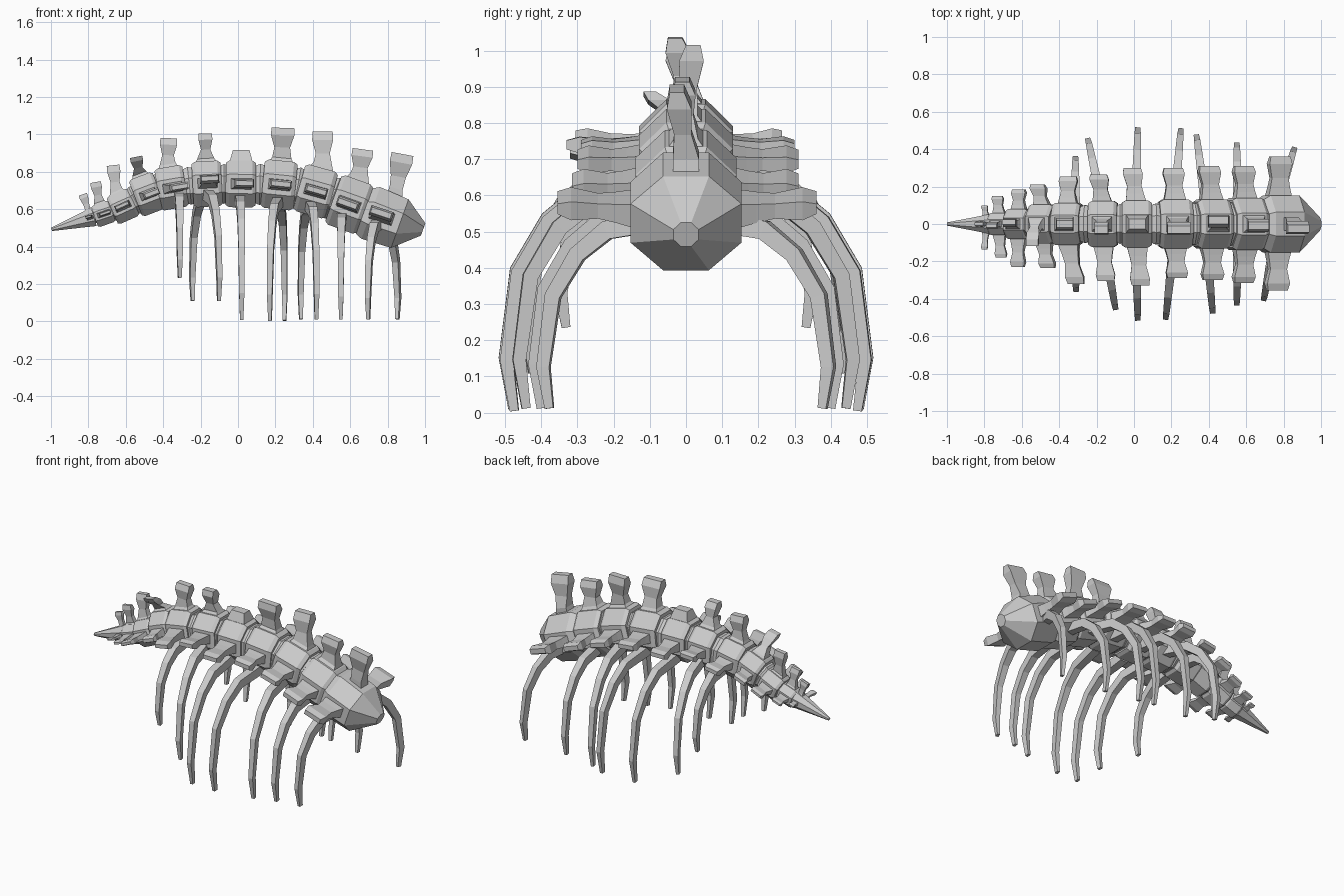
import bpy
import bmesh
from mathutils import Vector
from math import cos, sin, pi

if "Cube" in bpy.data.objects:
    bpy.data.objects.remove(bpy.data.objects["Cube"])


def loft(name, rings):
    """Join equal-sized point rings into a closed flat-faced solid."""
    n = len(rings[0])
    verts = [tuple(p) for r in rings for p in r]
    faces = [tuple(range(n))[::-1], tuple(range(len(verts) - n, len(verts)))]
    for k in range(len(rings) - 1):
        for i in range(n):
            j = (i + 1) % n
            faces.append((k * n + i, k * n + j, k * n + n + j, k * n + n + i))
    me = bpy.data.meshes.new(name)
    me.from_pydata(verts, [], faces)
    bm = bmesh.new()
    bm.from_mesh(me)
    bmesh.ops.recalc_face_normals(bm, faces=bm.faces)
    bm.to_mesh(me)
    bm.free()
    ob = bpy.data.objects.new(name, me)
    bpy.context.collection.objects.link(ob)
    return ob


def octagon(c, axis, ry, rz):
    """Flat-topped octagon across an axis lying in the xz plane."""
    up = Vector((-axis.z, 0, axis.x))
    k = 1 / cos(pi / 8)
    return [c + Vector((0, 1, 0)) * ry * k * cos(a) + up * rz * k * sin(a)
            for a in [pi / 8 + i * pi / 4 for i in range(8)]]


def rect(c, u, v, a, b):
    """Rectangle with half sizes a along u and b along v."""
    return [c + u * a * s + v * b * t for s, t in ((1, 1), (-1, 1), (-1, -1), (1, -1))]


Y = Vector((0, 1, 0))

# Vertebrae: x, z, length, radius
bones = [(-.79, .555, .05, .045), (-.72, .575, .095, .06), (-.615, .615, .12, .08),
         (-.485, .68, .13, .105), (-.355, .715, .145, .113), (-.165, .735, .15, .122),
         (.015, .735, .155, .125), (.22, .73, .17, .13), (.415, .695, .175, .13),
         (.595, .625, .175, .14), (.79, .56, .2, .15)]
# Dorsal spine tops: x, y, z, half length
tops = [(-.83, 0, .68, .024), (-.762, -.01, .745, .03), (-.668, .01, .835, .036),
        (-.545, -.1, .88, .035), (-.37, 0, .98, .047), (-.175, -.03, 1.005, .038),
        None, (.24, -.03, 1.035, .064), (.452, .02, 1.015, .057),
        (.668, -.01, .92, .058), (.88, -.025, .895, .062)]
# Side process tips: x and reach at +y, x and reach at -y
tips = [(-.8, .1, -.8, .135), (-.73, .15, -.71, .18), (-.615, .185, -.62, .23),
        (-.515, .21, -.46, .235), (-.35, .255, -.31, .32), (-.19, .265, -.15, .305),
        (-.01, .3, .035, .33), (.21, .3, .23, .29), (.4, .31, .42, .3),
        (.585, .31, .585, .315), (.78, .36, .765, .355)]

axes = []
for i in range(len(bones)):
    a, b = bones[max(i - 1, 0)], bones[min(i + 1, len(bones) - 1)]
    axes.append(Vector((b[0] - a[0], 0, b[1] - a[1])).normalized())

for i, (x, z, L, r) in enumerate(bones):
    c, ax = Vector((x, 0, z)), axes[i]
    up = Vector((-ax.z, 0, ax.x))
    # Vertebra body
    if 0 < i < 10:
        loft(f"vertebra_{i}", [octagon(c + ax * L * t, ax, r * s, r * s) for t, s in
                               ((-.52, .9), (-.4, 1), (.4, 1), (.52, .9))])
    # Disc between neighbouring vertebrae
    if i < 10:
        n = bones[i + 1]
        d = Vector((n[0], 0, n[1]))
        loft(f"disc_{i}", [octagon(c.lerp(d, t), (d - c).normalized(), q * s, q * s)
                           for t, q, s in ((.2, r, .7), (.5, (r + n[3]) / 2, .86), (.8, n[3], .7))])
    # Dorsal spine on its pedestal
    base = c + up * r * .85
    hl, pw = L * .42, r * .45
    mid = c + up * r * 1.12
    if i == 10:
        base, mid, hl, pw = Vector((.835, 0, .64)), Vector((.845, 0, .71)), .05, .035
    if tops[i]:
        tx, ty, tz, w = tops[i]
        top = Vector((tx, ty, tz))
        d = (top - mid).normalized()
        u = Y.cross(d).normalized()
        k = min(1, r / .12)
        loft(f"dorsal_spine_{i}", [
            rect(base, ax, Y, hl, pw),
            rect(mid, ax, Y, hl * .72, r * .24),
            rect(mid.lerp(top, .35), u, Y, w * .66, .024 * k),
            rect(mid.lerp(top, .75), u, Y, w * .98, .034 * k),
            rect(top, u, Y, w * .95, .02 * k)])
    else:
        loft(f"broken_spine_{i}", [rect(base, ax, Y, hl, r * .45),
                                   rect(c + up * r * 1.45, ax, Y, hl * .68, r * .22)])
    # Side processes
    px, py, mx, my = tips[i]
    for side, tx, ty in ((1, px, py), (-1, mx, my)):
        root = c + Y * side * r * .7
        tip = Vector((tx, side * ty, z + (.03 if i == 5 else .005)))
        w, h = L * .35, r * .18
        if i == 10:
            root.x, w, tip.z = .77, .065, .58
        if i == 0:
            w = .018
        loft(f"side_process_{i}_{'left' if side > 0 else 'right'}", [
            rect(root, ax, up, w * 1.15, h * 1.5),
            rect(root.lerp(tip, .35), ax, up, w * .85, h),
            rect(root.lerp(tip, .55), ax, up, w * .72, h * .8),
            rect(root.lerp(tip, .85), ax, up, w * .98, h),
            rect(tip, ax, up, w * .85, h * .55)])

# Blunt head bone
ha = Vector((.94, 0, -.34)).normalized()
loft("head_bone", [octagon(Vector((x, 0, z)), ha, ry, rz) for x, z, ry, rz in
                   ((.675, .59, .13, .13), (.71, .58, .153, .147),
                    (.865, .523, .153, .138), (.99, .492, .035, .035))])

# Pointed tail bone
ta = Vector((.96, 0, .28)).normalized()
loft("tail_bone", [octagon(Vector((x, 0, z)), ta, r, r) for x, z, r in
                   ((-.997, .492, .009), (-.82, .545, .042), (-.77, .56, .052))])

# Ribs: root x, root z, reach, tip z, tip x at +y, tip x at -y
ribs = [(-.315, .665, .36, .235, -.313, -.31), (-.165, .68, .46, .11, -.245, -.1),
        (.01, .65, .52, .01, .02, .02), (.215, .64, .515, .005, .25, .17),
        (.385, .62, .48, .012, .335, .42), (.555, .56, .435, .012, .55, .55),
        (.755, .53, .41, .012, .855, .695)]
for i, (rx, rz, W, tz, px, mx) in enumerate(ribs):
    for side, tx in ((1, px), (-1, mx)):
        # Each rib curves in one upright plane turned about z
        path = [Vector((rx + (tx - rx) * g, side * y, tz + (rz - tz) * f)) for y, f, g in
                ((.08, 1, 0), (.53 * W, .95, .45), (.73 * W, .82, .7),
                 (.895 * W, .6, .9), (.96 * W, .22, 1), (.92 * W, 0, .97))]
        flat = Vector((tx - rx, side * (W - .08), 0)).normalized()
        nrm = Vector((flat.y, -flat.x, 0))
        rings = []
        for k, p in enumerate(path):
            d = (path[min(k + 1, 5)] - path[max(k - 1, 0)]).normalized()
            u = nrm.cross(d).normalized()
            rings.append(rect(p, u, nrm, (.029, .026, .023, .021, .018, .012)[k],
                              (.026, .023, .02, .017, .014, .009)[k]))
        loft(f"rib_{i}_{'left' if side > 0 else 'right'}", rings)
